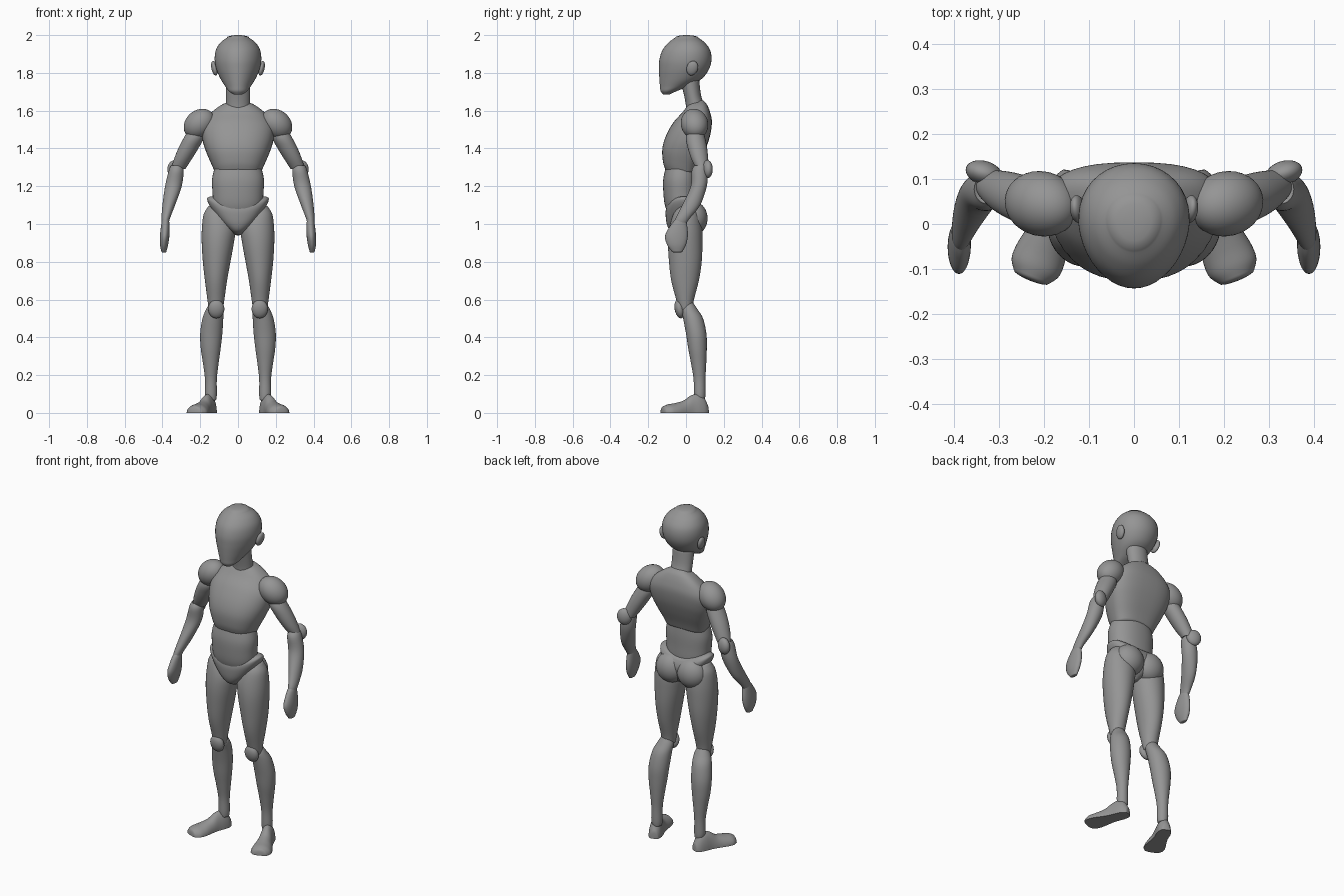
import bpy
import bmesh
from math import cos, sin, pi, radians, copysign
from mathutils import Matrix, Vector

default_cube = bpy.data.objects.get("Cube")
if default_cube:
    bpy.data.objects.remove(default_cube, do_unlink=True)

grey = bpy.data.materials.new("mannequin grey")
grey.use_nodes = True
colour = (.3, .3, .3, 1)
grey.diffuse_color = colour
grey.node_tree.nodes["Principled BSDF"].inputs["Base Color"].default_value = colour

SEGMENTS = 40
STEPS = 5


def finish(name, bm):
    """Turn a bmesh into a smooth shaded object."""
    bmesh.ops.recalc_face_normals(bm, faces=bm.faces)
    mesh = bpy.data.meshes.new(name)
    bm.to_mesh(mesh)
    bm.free()
    mesh.materials.append(grey)
    mesh.polygons.foreach_set("use_smooth", [True] * len(mesh.polygons))
    mesh.set_sharp_from_angle(angle=radians(50))
    obj = bpy.data.objects.new(name, mesh)
    bpy.context.collection.objects.link(obj)
    return obj


def spline(a, b, c, d, t):
    """Catmull-Rom blend between sections b and c."""
    return b + (c - a + (2 * a - 5 * b + 4 * c - d + (3 * (b - c) + d - a) * t) * t) * t / 2


def dome(row, direction):
    """Shrinking sections that round off one end of a loft."""
    z, x0, x1, y0, y1 = row
    cx, cy, rx, ry = (x0 + x1) / 2, (y0 + y1) / 2, (x1 - x0) / 2, (y1 - y0) / 2
    for angle in (radians(a) for a in (25, 50, 70, 85)):
        s = cos(angle)
        rise = direction * min(rx, ry) * sin(angle) / 4
        yield (z + rise, cx - rx * s, cx + rx * s, cy - ry * s, cy + ry * s)


def loft(name, rows, side=1, power=2, taper=0, dip=0, floor=False, matrix=Matrix()):
    """Skin smooth oval sections given as (height, x min, x max, y min, y max).
    Centred parts give just (height, half width, y min, y max)."""
    rows = [r if len(r) == 5 else (r[0], -r[1], r[1], r[2], r[3]) for r in rows]
    ends = [rows[0]] + rows + [rows[-1]]
    sections = list(dome(rows[0], -1))[::-1]
    for i in range(len(rows) - 1):
        for k in range(STEPS):
            sections.append([spline(*v, k / STEPS) for v in zip(*ends[i:i + 4])])
    sections.append(rows[-1])
    sections += dome(rows[-1], 1)

    bm = bmesh.new()
    rings = []
    for z, x0, x1, y0, y1 in sections:
        ring = []
        for k in range(SEGMENTS):
            a = 2 * pi * k / SEGMENTS
            u = copysign(abs(cos(a)) ** (2 / power), cos(a))
            v = copysign(abs(sin(a)) ** (2 / power), sin(a))
            x = (x0 + x1) / 2 + (x1 - x0) / 2 * u * (1 + taper * v)
            y = (y0 + y1) / 2 + (y1 - y0) / 2 * v
            if floor:
                y = max(y, 0)
            p = matrix @ Vector((x, y, z + dip * x * x))
            ring.append(bm.verts.new((p.x * side, p.y, p.z)))
        rings.append(ring)
    for low, high in zip(rings, rings[1:]):
        for k in range(SEGMENTS):
            n = (k + 1) % SEGMENTS
            bm.faces.new((low[k], low[n], high[n], high[k]))
    bm.faces.new(rings[0])
    bm.faces.new(rings[-1])
    return finish(name, bm)


def blob(name, centre, radii, side=1, turn=Matrix()):
    """Ellipsoid joint."""
    bm = bmesh.new()
    bmesh.ops.create_uvsphere(bm, u_segments=32, v_segments=20, radius=1)
    flip = Matrix.Diagonal((side, 1, 1, 1))
    bm.transform(flip @ Matrix.Translation(centre) @ turn @ Matrix.Diagonal((*radii, 1)))
    return finish(name, bm)


# Head and neck
loft("head", [(1.69, .03, -.125, -.08), (1.705, .05, -.135, -.045), (1.73, .068, -.138, .015),
              (1.77, .093, -.141, .085), (1.82, .114, -.143, .122), (1.87, .123, -.141, .135),
              (1.92, .117, -.125, .128), (1.96, .093, -.093, .1), (1.985, .06, -.06, .067)],
     taper=.1)
loft("neck", [(1.57, .07, 0, .11), (1.62, .064, 0, .1), (1.68, .063, -.01, .08),
              (1.76, .065, -.03, .07)])

# Torso
loft("chest", [(1.29, .122, -.11, .06), (1.33, .138, -.122, .075), (1.4, .165, -.125, .105),
               (1.47, .185, -.105, .128), (1.54, .19, -.065, .137), (1.59, .16, -.02, .128),
               (1.63, .1, .01, .112), (1.65, .05, .03, .095)],
     power=2.5, taper=.1, dip=-.8)
loft("abdomen", [(1.04, .1, -.09, .05), (1.1, .128, -.112, .06), (1.17, .135, -.12, .06),
                 (1.24, .137, -.12, .06), (1.31, .12, -.105, .055)], power=2.2)
loft("pelvis", [(.945, .02, -.05, .03), (.965, .05, -.085, .06), (1, .1, -.102, .08),
                (1.05, .15, -.108, .09), (1.08, .163, -.106, .085), (1.1, .15, -.098, .075)],
     power=2.2, dip=2)

foot_turn = Matrix.Translation((.137, .11, 0)) @ Matrix.Rotation(.38, 4, "Z") \
    @ Matrix.Rotation(pi / 2, 4, "X")

# Paired parts
for side, label in ((1, "left_"), (-1, "right_")):
    blob(label + "ear", (.125, .033, 1.825), (.016, .03, .04), side,
         Matrix.Rotation(-.3, 4, "X") @ Matrix.Rotation(.2, 4, "Y"))
    blob(label + "buttock", (.07, .042, 1.03), (.088, .072, .088), side)

    # Arm
    blob(label + "shoulder", (.205, .045, 1.53), (.09, .072, .072), side,
         Matrix.Rotation(.25, 4, "Z") @ Matrix.Rotation(.7, 4, "Y"))
    loft(label + "upper_arm", [(1.52, .18, .25, .02, .08), (1.46, .18, .285, 0, .1),
                               (1.4, .21, .316, .01, .112), (1.34, .247, .34, .03, .118),
                               (1.29, .28, .355, .055, .12)], side)
    blob(label + "elbow", (.333, .113, 1.29), (.042, .027, .048), side,
         Matrix.Rotation(.3, 4, "Z"))
    loft(label + "forearm", [(1.31, .297, .355, .045, .11), (1.28, .288, .367, .03, .115),
                             (1.2, .298, .386, .025, .11), (1.1, .333, .4, -.02, .075),
                             (1.03, .36, .405, -.055, .02), (1, .367, .402, -.06, 0)], side)
    loft(label + "hand", [(1.03, .367, .4, -.05, 0), (1, .363, .406, -.077, .005),
                          (.94, .363, .413, -.11, .01), (.89, .37, .413, -.1, 0),
                          (.852, .38, .405, -.073, -.02)][::-1], side)

    # Leg
    loft(label + "thigh", [(.55, .08, .155, -.04, .035), (.6, .072, .162, -.052, .042),
                           (.7, .058, .175, -.078, .068), (.8, .04, .186, -.09, .083),
                           (.9, .022, .192, -.095, .087), (.98, .014, .191, -.088, .085),
                           (1.05, .04, .182, -.068, .07), (1.09, .08, .16, -.04, .045)], side)
    blob(label + "knee", (.115, -.034, .55), (.043, .026, .05), side,
         Matrix.Rotation(.2, 4, "X"))
    loft(label + "calf", [(.07, .115, .17, .045, .1), (.1, .112, .175, .042, .103),
                          (.18, .112, .175, .04, .103), (.26, .103, .185, .027, .107),
                          (.34, .092, .197, .012, .11), (.42, .083, .2, 0, .108),
                          (.5, .078, .188, -.015, .09), (.55, .077, .168, -.023, .06),
                          (.58, .09, .15, -.01, .04)], side)
    loft(label + "foot", [(0, .025, -.05, .05), (.02, .035, -.085, .085), (.05, .039, -.1, .1),
                          (.09, .039, -.092, .092), (.13, .045, -.066, .066),
                          (.18, .056, -.052, .052), (.22, .057, -.045, .045),
                          (.245, .042, -.036, .036)],
         side, floor=True, matrix=foot_turn)
